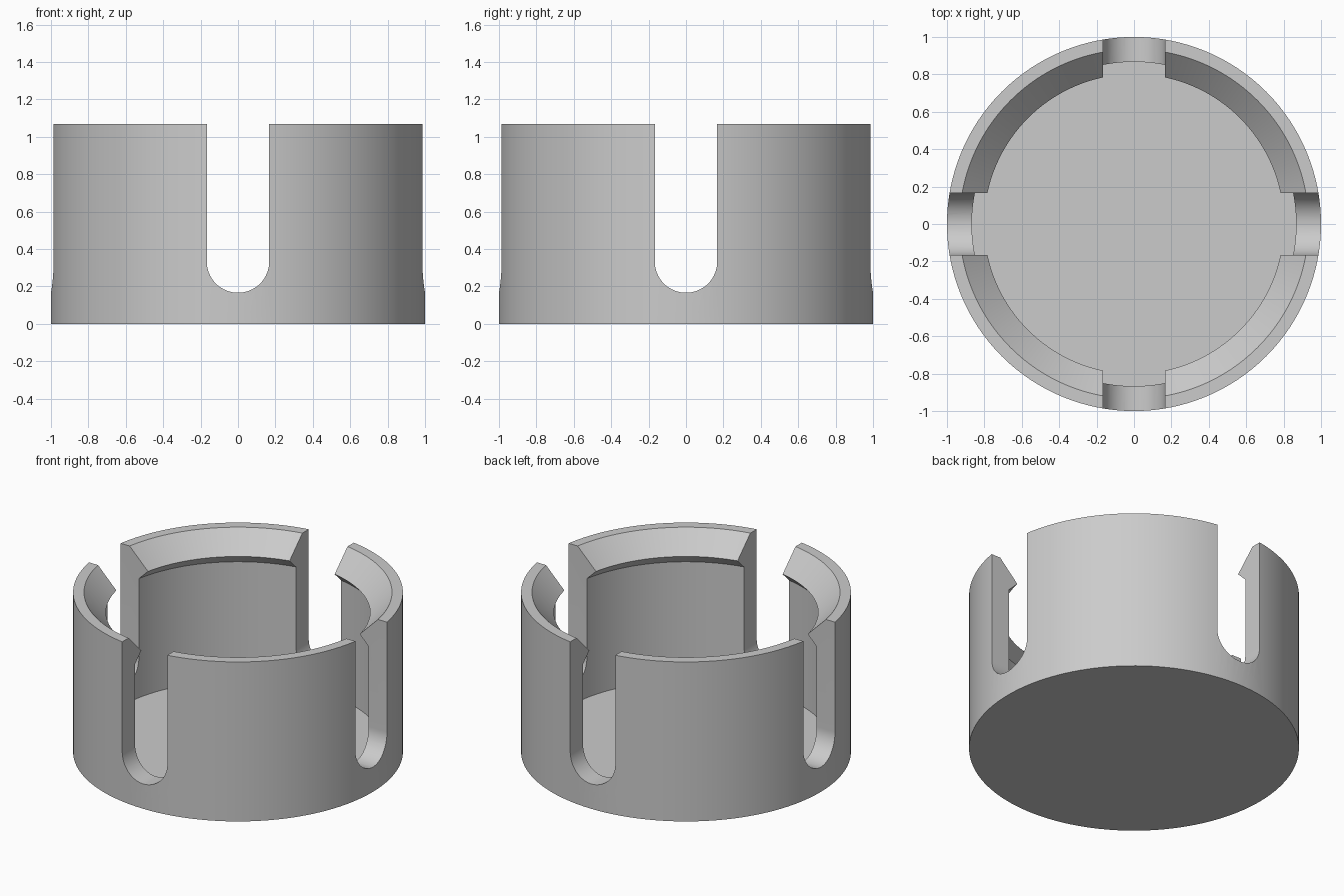
import bpy, bmesh
from math import radians, sin, cos, pi
from mathutils import Matrix

cube = bpy.data.objects.get("Cube")
if cube:
    bpy.data.objects.remove(cube, do_unlink=True)

HEIGHT = 1.067
SLOT_R = 0.167
SLOT_Z = 0.333

grey = bpy.data.materials.new("plain grey")
grey.use_nodes = True
colour = (0.6, 0.6, 0.6, 1)
grey.diffuse_color = colour
grey.node_tree.nodes["Principled BSDF"].inputs["Base Color"].default_value = colour


def make_object(name, bm):
    bmesh.ops.recalc_face_normals(bm, faces=bm.faces)
    mesh = bpy.data.meshes.new(name)
    bm.to_mesh(mesh)
    bm.free()
    mesh.materials.append(grey)
    obj = bpy.data.objects.new(name, mesh)
    bpy.context.collection.objects.link(obj)
    return obj


def lathe(name, profile, steps):
    bm = bmesh.new()
    verts = [bm.verts.new((r, 0, z)) for r, z in profile]
    edges = [bm.edges.new(pair) for pair in zip(verts, verts[1:])]
    bmesh.ops.spin(bm, geom=verts + edges, cent=(0, 0, 0), axis=(0, 0, 1),
                   angle=2 * pi, steps=steps)
    bmesh.ops.remove_doubles(bm, verts=bm.verts, dist=1e-5)
    return make_object(name, bm)


def slot_cutter(name, angle):
    # Round-bottomed slot running across the whole cup
    outline = [(-SLOT_R, HEIGHT + 0.2)]
    outline += [(SLOT_R * cos(a), SLOT_Z + SLOT_R * sin(a))
                for a in (pi + pi * i / 32 for i in range(33))]
    outline.append((SLOT_R, HEIGHT + 0.2))
    bm = bmesh.new()
    face = bm.faces.new([bm.verts.new((x, -1.2, z)) for x, z in outline])
    new = bmesh.ops.extrude_face_region(bm, geom=[face])["geom"]
    bmesh.ops.translate(bm, vec=(0, 2.4, 0),
                        verts=[v for v in new if isinstance(v, bmesh.types.BMVert)])
    bm.transform(Matrix.Rotation(angle, 4, "Z"))
    obj = make_object(name, bm)
    obj.hide_render = True
    return obj


# Cup: floor, wall, and inward snap lip with bevelled lead-in
cup = lathe("slotted_cup", [
    (0, 0), (1, 0), (1, HEIGHT), (0.934, HEIGHT), (0.801, 0.933),
    (0.867, 0.867), (0.867, 0.07), (0, 0.07)], 128)

# Four slots, cut as two crossing channels
cutters = [slot_cutter("slot_cutter_front_back", 0),
           slot_cutter("slot_cutter_sides", pi / 2)]
bpy.ops.object.select_all(action="DESELECT")
bpy.context.view_layer.objects.active = cup
cup.select_set(True)
for cutter in cutters:
    mod = cup.modifiers.new("slot", "BOOLEAN")
    mod.operation = "DIFFERENCE"
    mod.solver = "EXACT"
    mod.object = cutter
    bpy.ops.object.modifier_apply(modifier=mod.name)
    bpy.data.objects.remove(cutter, do_unlink=True)

bpy.ops.object.shade_smooth_by_angle(angle=radians(30))
